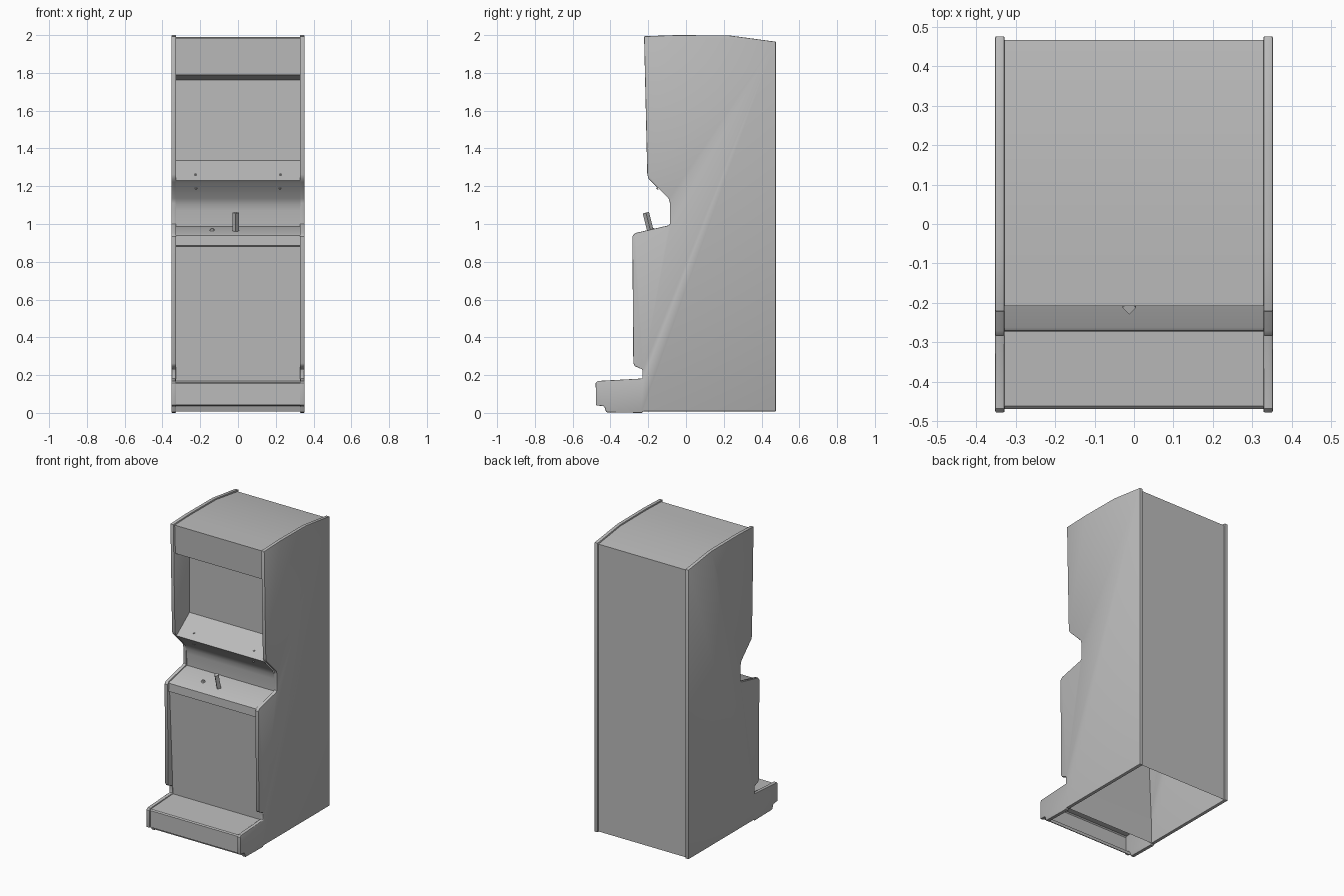
import bpy, bmesh, math
from mathutils import Vector

if "Cube" in bpy.data.objects:
    bpy.data.objects.remove(bpy.data.objects["Cube"])

grey = bpy.data.materials.new("plain grey")
grey.diffuse_color = (0.5, 0.5, 0.5, 1)
grey.use_nodes = True
grey.node_tree.nodes["Principled BSDF"].inputs["Base Color"].default_value = grey.diffuse_color


def finish(name, bm, smooth=35, bevel=0):
    bmesh.ops.recalc_face_normals(bm, faces=bm.faces)
    me = bpy.data.meshes.new(name)
    bm.to_mesh(me)
    bm.free()
    me.materials.append(grey)
    ob = bpy.data.objects.new(name, me)
    bpy.context.collection.objects.link(ob)
    bpy.ops.object.select_all(action='DESELECT')
    ob.select_set(True)
    bpy.context.view_layer.objects.active = ob
    if bevel:
        mod = ob.modifiers.new("rounded edge", 'BEVEL')
        mod.width, mod.segments = bevel, 2
        mod.limit_method, mod.angle_limit = 'ANGLE', math.radians(60)
        bpy.ops.object.modifier_apply(modifier=mod.name)
    bpy.ops.object.shade_smooth_by_angle(angle=math.radians(smooth))
    return ob


def sheet(name, path, half=0.33):
    """Panel spanning the cabinet width along a (y, z) path."""
    bm = bmesh.new()
    rows = [[bm.verts.new((x, y, z)) for x in (-half, half)] for y, z in path]
    for a, b in zip(rows, rows[1:]):
        bm.faces.new((a[0], a[1], b[1], b[0]))
    ob = finish(name, bm)
    # make panels face outward (away from the cabinet core)
    for p in ob.data.polygons:
        out = p.center - Vector((0, 0.15, p.center.z))
        if p.normal.dot(out) < 0 and abs(p.normal.y) > 0.3:
            p.flip()
        elif abs(p.normal.y) <= 0.3 and p.normal.z < 0 and name != "marquee_underside":
            p.flip()
        elif name == "marquee_underside" and p.normal.z > 0:
            p.flip()
    return ob


def peg(name, base, direction, r1, r2, length, sides):
    """Small cylinder or cone standing on base along direction."""
    bm = bmesh.new()
    bmesh.ops.create_cone(bm, cap_ends=True, segments=sides,
                          radius1=r1, radius2=r2, depth=length)
    d = Vector(direction).normalized()
    bmesh.ops.rotate(bm, verts=bm.verts,
                     matrix=Vector((0, 0, 1)).rotation_difference(d).to_matrix())
    bmesh.ops.translate(bm, verts=bm.verts, vec=Vector(base) + d * length / 2)
    return finish(name, bm)


# side walls with rounded edging
side = [(0.476, 0.008), (0.476, 1.965), (0.23, 1.998), (-0.05, 2.0),
        (-0.222, 1.994), (-0.205, 1.262), (-0.198, 1.24), (-0.18, 1.222),
        (-0.092, 1.135), (-0.085, 1.11), (-0.085, 1.0), (-0.095, 0.992),
        (-0.27, 0.952), (-0.284, 0.935), (-0.279, 0.262), (-0.27, 0.247),
        (-0.231, 0.23), (-0.231, 0.182), (-0.468, 0.169), (-0.478, 0.158),
        (-0.477, 0.04), (-0.433, 0.035), (-0.422, 0.003), (-0.235, 0.0),
        (-0.225, 0.008)]
for s, label in ((-1, "left"), (1, "right")):
    bm = bmesh.new()
    f = bm.faces.new([bm.verts.new((s * 0.328, y, z)) for y, z in side])
    ext = bmesh.ops.extrude_face_region(bm, geom=[f])
    bmesh.ops.translate(bm, vec=(s * 0.024, 0, 0),
                        verts=[v for v in ext["geom"] if isinstance(v, bmesh.types.BMVert)])
    finish(label + "_side_wall", bm, bevel=0.004)

# panels between the walls
sheet("back_panel", [(0.466, 0.012), (0.466, 1.955)])
sheet("roof", [(0.466, 1.955), (0.235, 1.988), (-0.05, 1.99), (-0.208, 1.985)])
sheet("marquee", [(-0.208, 1.985), (-0.2, 1.79)])
sheet("marquee_underside", [(-0.2, 1.79), (-0.05, 1.762)])
sheet("screen", [(-0.05, 1.762), (-0.05, 1.335)])
sheet("screen_bezel", [(-0.05, 1.335), (-0.19, 1.23), (-0.182, 1.222)])
sheet("speaker_panel", [(-0.182, 1.222), (-0.1, 1.135), (-0.086, 1.105),
                        (-0.08, 1.07), (-0.078, 0.988)])
sheet("control_panel", [(-0.078, 0.988), (-0.262, 0.946), (-0.27, 0.94),
                        (-0.272, 0.885)])
sheet("front_door", [(-0.272, 0.885), (-0.262, 0.88), (-0.226, 0.178)])
sheet("kick_panel", [(-0.226, 0.178), (-0.226, 0.01)])
sheet("step", [(-0.226, 0.175), (-0.462, 0.162), (-0.469, 0.155), (-0.469, 0.042)])
sheet("step_toe", [(-0.469, 0.042), (-0.43, 0.037), (-0.42, 0.008)])

# joystick and button on the control panel
peg("joystick", (-0.012, -0.187, 0.958), (0, -0.25, 1), 0.017, 0.017, 0.105, 4)
peg("button", (-0.137, -0.175, 0.964), (0, -0.22, 1), 0.015, 0.006, 0.014, 8)

# bolts in the bezel and speaker panel
for s in (-1, 1):
    peg("bezel_bolt", (s * 0.225, -0.148, 1.26), (0, -0.6, 0.8), 0.007, 0.005, 0.006, 8)
    peg("speaker_bolt", (s * 0.222, -0.151, 1.189), (0, -0.7, -0.7), 0.007, 0.005, 0.006, 8)
